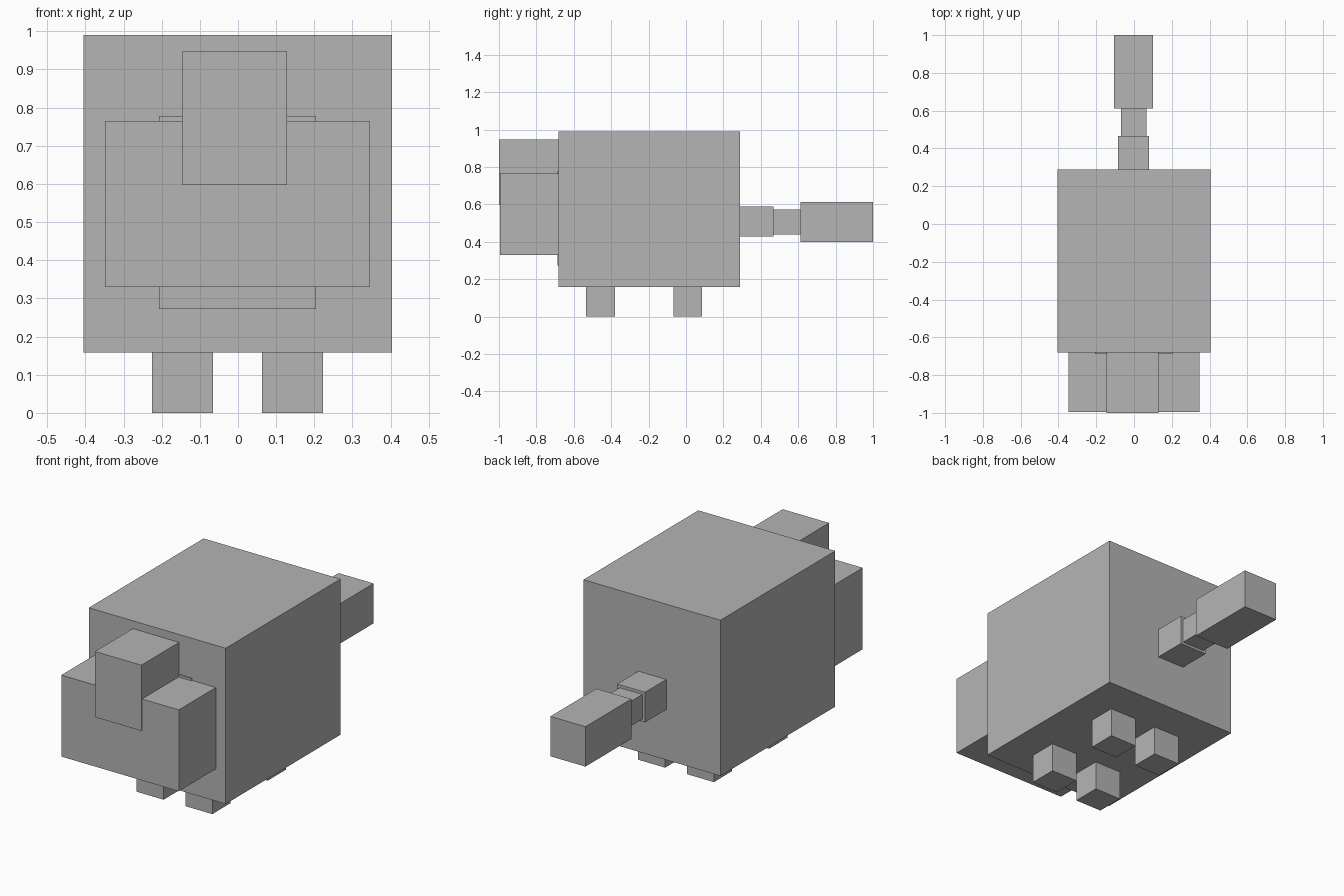
import bpy
import bmesh
from mathutils import Vector

cube = bpy.data.objects.get("Cube")
if cube:
    bpy.data.objects.remove(cube, do_unlink=True)

# Single flat grey
grey = bpy.data.materials.new("plain_grey")
grey.use_nodes = True
colour = (0.46, 0.46, 0.46, 1)
grey.diffuse_color = colour
grey.node_tree.nodes["Principled BSDF"].inputs["Base Color"].default_value = colour


def box(name, x, y, z):
    """Box spanning the (min, max) range on each axis."""
    spans = (x, y, z)
    bm = bmesh.new()
    bmesh.ops.create_cube(bm, size=1)
    size = Vector([b - a for a, b in spans])
    bmesh.ops.scale(bm, vec=size, verts=bm.verts)
    mesh = bpy.data.meshes.new(name)
    bm.to_mesh(mesh)
    bm.free()
    mesh.materials.append(grey)
    obj = bpy.data.objects.new(name, mesh)
    obj.location = [(a + b) / 2 for a, b in spans]
    bpy.context.collection.objects.link(obj)
    return obj


# Body
back, front = 0.288, -0.681
box("body", (-0.405, 0.404), (front, back), (0.158, 0.99))

# Head, with a thin collar plate behind it and a block on the face
box("collar_plate", (-0.207, 0.205), (front - 0.006, front), (0.272, 0.778))
box("head", (-0.348, 0.346), (-0.994, front), (0.33, 0.765))
box("face_block", (-0.145, 0.129), (-1.0, front), (0.597, 0.948))

# Four legs
for end, y in (("front", (-0.535, -0.38)), ("rear", (-0.068, 0.086))):
    for side, x in (("right", (-0.225, -0.065)), ("left", (0.063, 0.223))):
        box(f"{end}_{side}_leg", x, y, (0, 0.158))

# Tail in three segments
box("tail_base", (-0.085, 0.08), (back, 0.467), (0.427, 0.588))
box("tail_link", (-0.069, 0.065), (0.467, 0.612), (0.44, 0.572))
box("tail_tip", (-0.106, 0.101), (0.612, 1.0), (0.4, 0.613))
